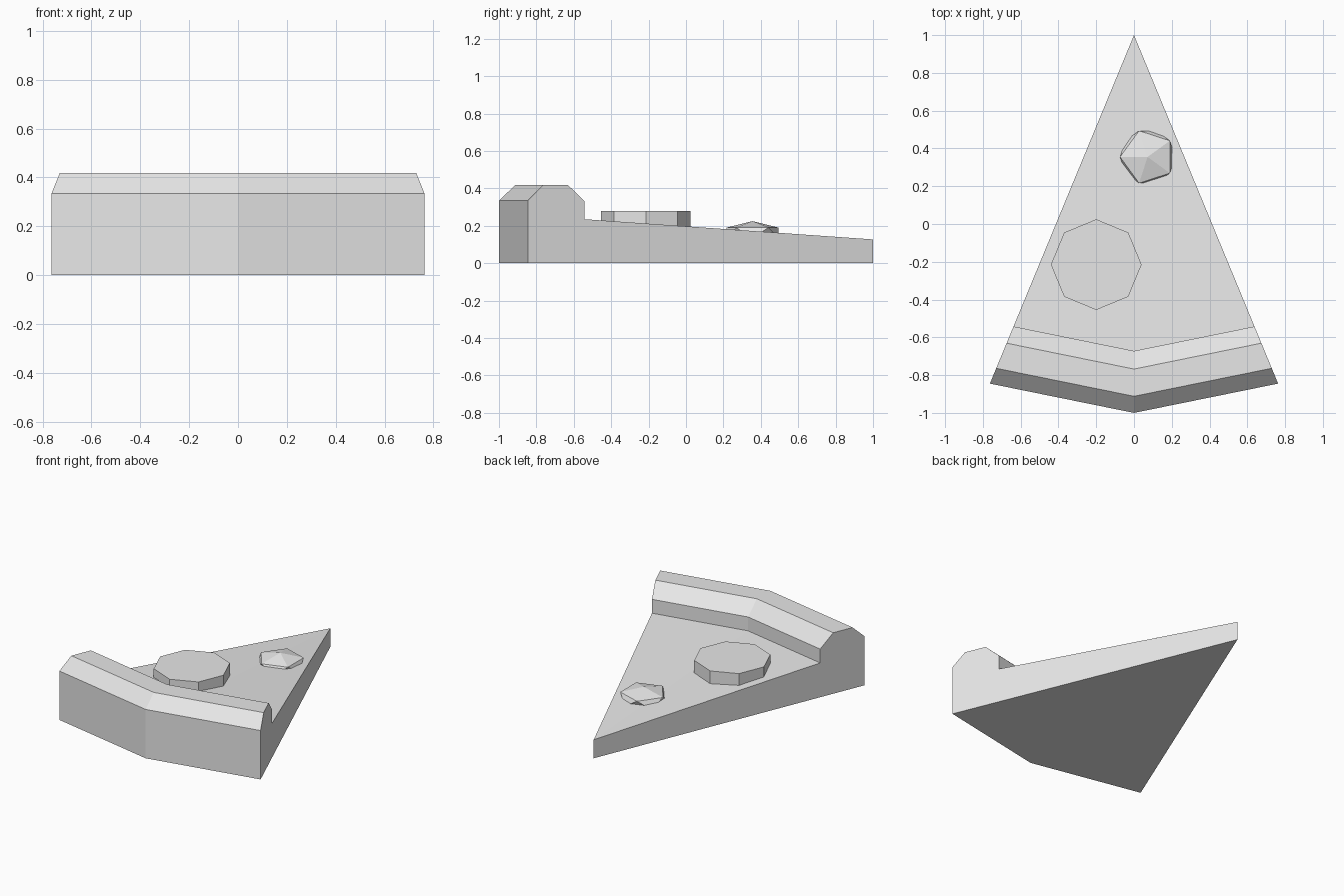
import bpy, bmesh, math
from mathutils import Matrix, Vector

old = bpy.data.objects.get("Cube")
if old:
    bpy.data.objects.remove(old, do_unlink=True)

grey = bpy.data.materials.new("plain_grey")
grey.use_nodes = True
grey.diffuse_color = (0.8, 0.8, 0.8, 1)
grey.node_tree.nodes["Principled BSDF"].inputs["Base Color"].default_value = (0.8, 0.8, 0.8, 1)


def add_object(name, bm):
    bmesh.ops.recalc_face_normals(bm, faces=bm.faces)
    mesh = bpy.data.meshes.new(name)
    bm.to_mesh(mesh)
    bm.free()
    mesh.materials.append(grey)
    obj = bpy.data.objects.new(name, mesh)
    bpy.context.collection.objects.link(obj)
    return obj


# Wedge slice with raised crust: one profile repeated along three rays from the tip
TIP = Vector((0, 1, 0))
TIP_HEIGHT = 0.127
RAY_ENDS = [Vector((-0.763, -0.845, 0)), Vector((0, -1, 0)), Vector((0.763, -0.845, 0))]
# (fraction of the ray, height), from the underside round to the inner foot of the crust
PROFILE = [(1, 0), (1, 0.335), (0.956, 0.418), (0.884, 0.418), (0.836, 0.33), (0.836, 0.235)]

bm = bmesh.new()
tip_low = bm.verts.new(TIP)
tip_high = bm.verts.new(TIP + Vector((0, 0, TIP_HEIGHT)))
sections = []
for end in RAY_ENDS:
    sections.append([bm.verts.new(TIP.lerp(end, t) + Vector((0, 0, z))) for t, z in PROFILE])
for a, b in zip(sections, sections[1:]):
    for i in range(len(PROFILE) - 1):
        bm.faces.new((a[i], b[i], b[i + 1], a[i + 1]))
    bm.faces.new((a[-1], b[-1], tip_high))
    bm.faces.new((a[0], tip_low, b[0]))
for side in (sections[0], sections[-1]):
    bm.faces.new(side + [tip_high, tip_low])
add_object("slice_with_crust", bm)

# Eight-sided round topping, its lower part sunk into the slice
bm = bmesh.new()
bmesh.ops.create_cone(bm, cap_ends=True, segments=8, radius1=0.24, radius2=0.24, depth=0.12)
round_topping = add_object("round_topping", bm)
round_topping.location = (-0.2, -0.215, 0.22)

# Flattened faceted topping, half sunk into the slice
bm = bmesh.new()
bmesh.ops.create_icosphere(bm, subdivisions=1, radius=1)
bmesh.ops.transform(bm, verts=bm.verts, matrix=Matrix.Rotation(math.pi, 4, "Z"))
# Keep one corner of the upper ring pointing to the right side
upper = [v.co.x for v in bm.verts if 0.2 < v.co.z < 0.8]
if max(upper) > -min(upper):
    bmesh.ops.transform(bm, verts=bm.verts, matrix=Matrix.Rotation(math.pi, 4, "Z"))
bmesh.ops.scale(bm, verts=bm.verts, vec=(0.163, 0.163, 0.063))
faceted_topping = add_object("faceted_topping", bm)
faceted_topping.location = (0.072, 0.355, 0.162)
